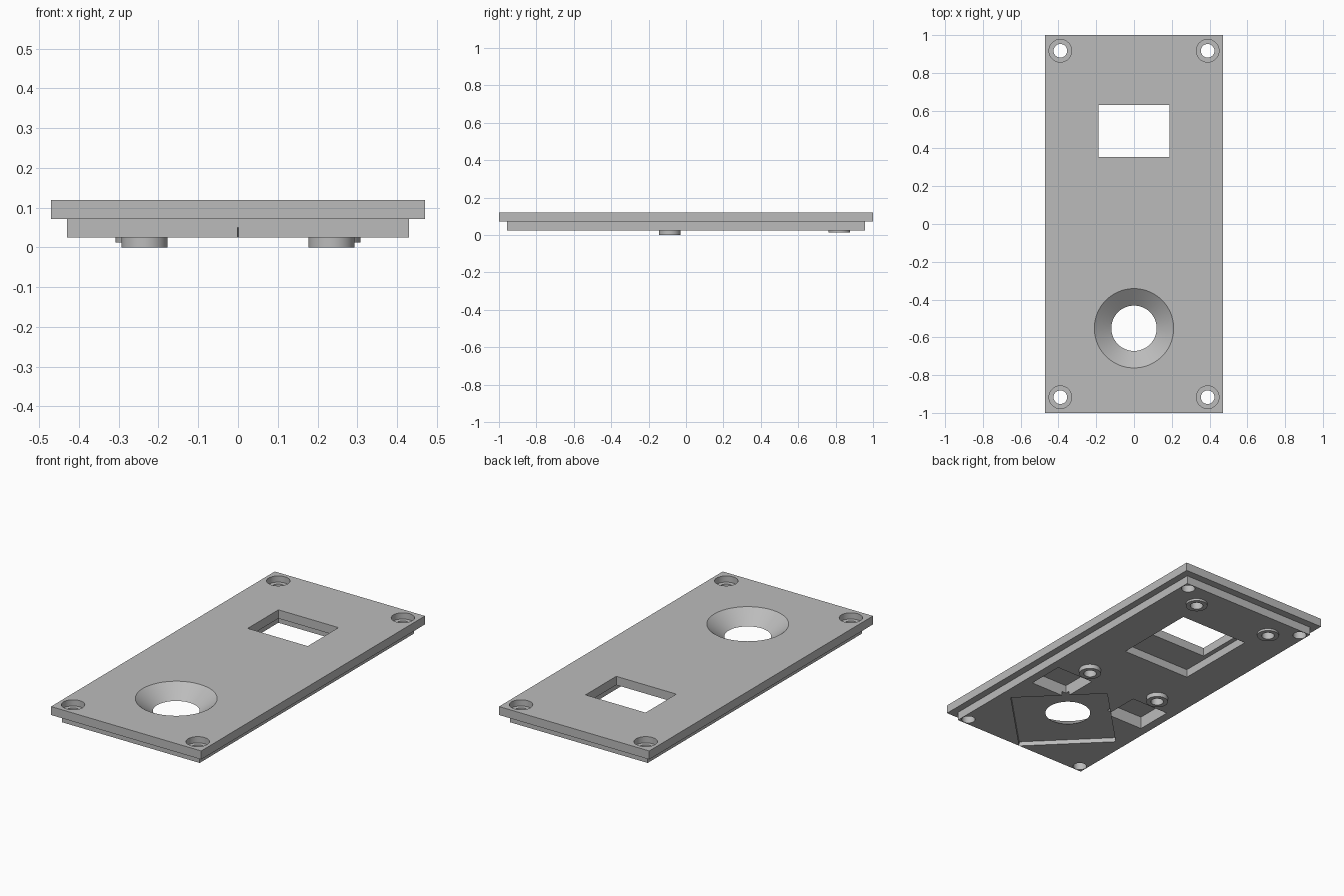
import bpy
from math import pi

cube = bpy.data.objects.get("Cube")
if cube:
    bpy.data.objects.remove(cube, do_unlink=True)

grey = bpy.data.materials.new("plain_grey")
grey.use_nodes = True
colour = (0.5, 0.5, 0.5, 1)
grey.diffuse_color = colour
grey.node_tree.nodes["Principled BSDF"].inputs["Base Color"].default_value = colour


def finish(name):
    ob = bpy.context.object
    ob.name = name
    bpy.ops.object.transform_apply(location=True, rotation=True, scale=True)
    ob.data.materials.append(grey)
    return ob


def box(name, x, y, z):
    """Box from (low, high) ranges."""
    ranges = (x, y, z)
    bpy.ops.mesh.primitive_cube_add(size=1, location=[(a + b) / 2 for a, b in ranges])
    bpy.context.object.scale = [b - a for a, b in ranges]
    return finish(name)


def round_part(name, x, y, z, r_low, r_high=None, sides=48, turn=0):
    """Upright cylinder or cone frustum between two heights."""
    bpy.ops.mesh.primitive_cone_add(
        vertices=sides, radius1=r_low, radius2=r_high or r_low, depth=z[1] - z[0],
        location=(x, y, sum(z) / 2), rotation=(0, 0, turn))
    return finish(name)


def combine(target, tool, operation):
    mod = target.modifiers.new(tool.name, "BOOLEAN")
    mod.operation, mod.object, mod.solver = operation, tool, "EXACT"
    bpy.context.view_layer.objects.active = target
    bpy.ops.object.modifier_apply(modifier=mod.name)
    bpy.data.objects.remove(tool, do_unlink=True)


# Stepped plate: wide top flange over a narrower insert
TOP, STEP, UNDER = 0.12, 0.072, 0.025
plate = box("cover_plate", (-0.47, 0.47), (-1, 1), (STEP, TOP))
insert = box("insert", (-0.43, 0.43), (-0.957, 0.957), (UNDER, STEP + 0.01))
combine(plate, insert, "UNION")

# Screw bosses under the plate, each with a blind bore
for x, y, low in ((0.235, -0.087, 0), (0.25, 0.82, 0.013)):
    for side in (-1, 1):
        combine(plate, round_part("boss", side * x, y, (low, 0.04), 0.058), "UNION")
        combine(plate, round_part("boss_bore", side * x, y, (-0.05, 0.09), 0.034), "DIFFERENCE")

# Counterbored corner screw holes
for x in (-0.39, 0.39):
    for y in (-0.917, 0.917):
        combine(plate, round_part("screw_hole", x, y, (-0.05, 0.2), 0.036), "DIFFERENCE")
        combine(plate, round_part("counterbore", x, y, (0.085, 0.2), 0.06), "DIFFERENCE")

# Rectangular window with a larger recess behind it
combine(plate, box("window", (-0.188, 0.188), (0.355, 0.63), (-0.1, 0.2)), "DIFFERENCE")
combine(plate, box("window_recess", (-0.215, 0.215), (0.185, 0.668), (-0.1, 0.071)), "DIFFERENCE")

# Diamond recess and the two deep pockets beside it
combine(plate, round_part("diamond_recess", 0, -0.591, (-0.1, 0.05), 0.367,
                          sides=4, turn=pi / 2), "DIFFERENCE")
for side in (-1, 1):
    xs = sorted((side * 0.145, side * 0.38))
    combine(plate, box("pocket", xs, (-0.395, -0.18), (-0.1, 0.095)), "DIFFERENCE")

# Conical opening, continued past both surfaces along its slope
slope = (0.21 - 0.12) / (TOP - 0.05)
combine(plate, round_part("cone_opening", 0, -0.552, (0.04, 0.14), 0.12 - 0.01 * slope,
                          0.21 + 0.02 * slope, sides=96), "DIFFERENCE")

bpy.ops.object.select_all(action="DESELECT")
plate.select_set(True)
bpy.context.view_layer.objects.active = plate
bpy.ops.object.shade_smooth_by_angle(angle=pi / 6)
